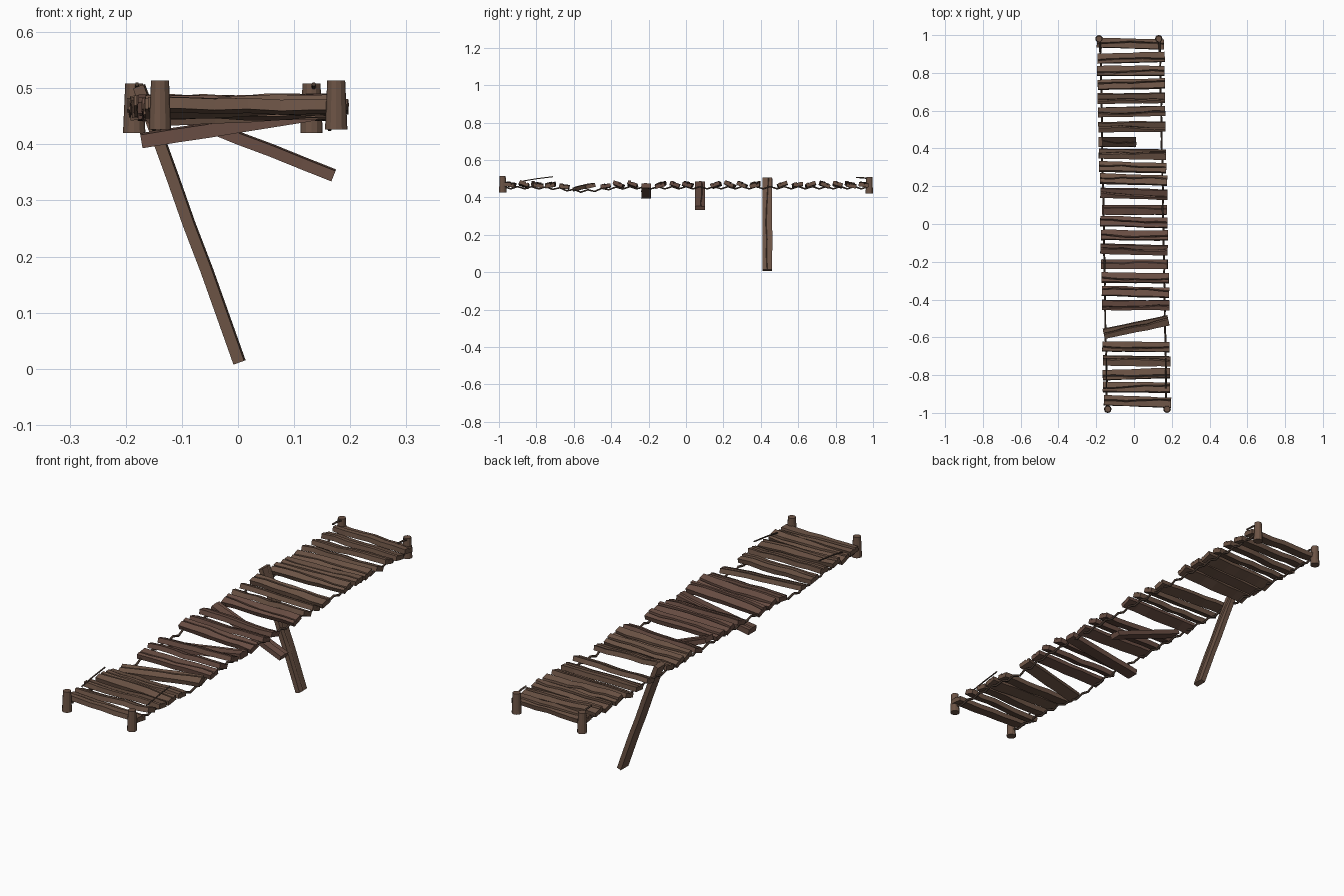
import bpy, bmesh, math, random
from mathutils import Vector, Matrix

cube = bpy.data.objects.get("Cube")
if cube:
    bpy.data.objects.remove(cube, do_unlink=True)
rng = random.Random(4)


def material(name, rgb):
    m = bpy.data.materials.new(name)
    m.use_nodes = True
    m.diffuse_color = (*rgb, 1)
    m.node_tree.nodes["Principled BSDF"].inputs["Base Color"].default_value = (*rgb, 1)
    return m


wood = material("weathered brown wood", (0.15, 0.088, 0.06))
red_wood = material("reddish brown wood", (0.14, 0.075, 0.056))
rope_brown = material("dark rope", (0.075, 0.048, 0.035))


def finish(name, bm, mat):
    bmesh.ops.recalc_face_normals(bm, faces=bm.faces)
    mesh = bpy.data.meshes.new(name)
    bm.to_mesh(mesh)
    bm.free()
    mesh.materials.append(mat)
    obj = bpy.data.objects.new(name, mesh)
    bpy.context.collection.objects.link(obj)
    return obj


def plank(name, a, b, mat, tilt=0.0, width=0.052, thick=0.02, rough=0.003, notch=0.007):
    """Board between two end centres, with a wandering crack along its top."""
    a, b = Vector(a), Vector(b)
    along = (b - a).normalized()
    side = Vector((0, 0, 1)).cross(along).normalized()
    frame = Matrix((along, side, along.cross(side))).transposed()
    frame = frame @ Matrix.Rotation(tilt, 3, "X")
    bm = bmesh.new()
    w, t = width / 2, thick / 2
    crack = rng.uniform(-0.3, 0.3) * w
    rings, steps = [], 6
    for i in range(steps + 1):
        f = i / steps
        crack = max(-w / 2, min(w / 2, crack + rng.uniform(-0.25, 0.25) * w))
        section = [(-w, -t), (w, -t), (w, t), (crack + 0.004, t),
                   (crack, t - notch), (crack - 0.004, t + 0.003), (-w, t)]
        lift = rng.uniform(-rough, rough)
        ring = []
        for y, z in section:
            p = Vector(((f - 0.5) * (b - a).length, y + rng.uniform(-rough, rough) / 2, z + lift))
            ring.append(bm.verts.new((a + b) / 2 + frame @ p))
        rings.append(ring)
    for r, s in zip(rings, rings[1:]):
        for k in range(len(r)):
            n = (k + 1) % len(r)
            bm.faces.new((r[k], r[n], s[n], s[k]))
    bm.faces.new(rings[0])
    bm.faces.new(rings[-1])
    return finish(name, bm, mat)


def rope(name, points, radius=0.005):
    """Thin six sided rope through the points."""
    curve = bpy.data.curves.new(name, "CURVE")
    curve.dimensions = "3D"
    curve.bevel_depth = radius
    curve.bevel_resolution = 1
    curve.use_fill_caps = True
    spline = curve.splines.new("POLY")
    spline.points.add(len(points) - 1)
    for p, co in zip(spline.points, points):
        p.co = (*co, 1)
    curve.materials.append(rope_brown)
    obj = bpy.data.objects.new(name, curve)
    bpy.context.collection.objects.link(obj)
    return obj


def middle(y):
    """The walkway drifts sideways along its length."""
    return -0.018 * y


def height(y):
    """The walkway sags a little around the broken stretch."""
    return 0.468 - 0.018 * math.exp(-((y + 0.55) / 0.12) ** 2)


# Walkway planks, leaving gaps where boards have fallen
rows = [0.955, 0.88, 0.81, 0.74, 0.665, 0.595, 0.515, 0.37, 0.30, 0.235, 0.16,
        0.01, -0.06, -0.135, -0.285, -0.36, -0.43, -0.65, -0.725, -0.795, -0.865, -0.94]
for i, y in enumerate(rows):
    x = middle(y) + rng.uniform(-0.003, 0.003)
    skew, roll = rng.uniform(-0.007, 0.007), rng.uniform(-0.006, 0.006)
    z = height(y)
    plank(f"walkway_plank_{i + 1}", (x - 0.178, y - skew, z - roll), (x + 0.178, y + skew, z + roll),
          red_wood if -0.5 < y < 0.2 else wood, tilt=rng.choice((-1, 1)) * rng.uniform(0.12, 0.42))

# Loose and hanging planks
plank("skewed_plank", (-0.16, -0.582, 0.45), (0.182, -0.51, 0.462), wood, tilt=0.25)
plank("long_fallen_plank", (-0.178, 0.435, 0.503), (0.002, 0.435, 0.011), wood, rough=0.001, notch=0.001)
plank("slipped_plank_middle", (-0.165, 0.075, 0.475), (0.17, 0.075, 0.343), red_wood, rough=0.001, notch=0.001)
plank("slipped_plank_front", (-0.172, -0.213, 0.404), (0.178, -0.213, 0.462), red_wood, rough=0.001,
      notch=0.001, thick=0.024)

# Flared end posts
for name, x, y, z in (("front_right_post", -0.139, -0.98, 0.47), ("front_left_post", 0.175, -0.98, 0.47),
                      ("back_right_post", -0.185, 0.98, 0.464), ("back_left_post", 0.131, 0.98, 0.464)):
    bm = bmesh.new()
    bmesh.ops.create_cone(bm, cap_ends=True, segments=12, radius1=0.02, radius2=0.016, depth=0.088,
                          matrix=Matrix.Translation((x, y, z)))
    finish(name, bm, wood)

# Side ropes weaving under the boards
for name, offset in (("right_rope", -0.16), ("left_rope", 0.155)):
    path = []
    for i in range(53):
        y = -0.975 + 1.95 * i / 52
        path.append((offset + middle(y) + rng.uniform(-0.003, 0.003), y,
                     height(y) - 0.016 + 0.006 * (-1) ** i))
    rope(name, path)

# Frayed rope ends at the posts
for name, x in (("right", -0.145), ("left", 0.168)):
    rope(f"front_{name}_frayed_rope", [(x, -0.87, 0.488), (x, -0.8, 0.5), (x, -0.71, 0.511)], 0.003)
for name, x in (("right", -0.18), ("left", 0.135)):
    rope(f"back_{name}_frayed_rope", [(x, 0.91, 0.507), (x, 0.95, 0.505), (x, 0.985, 0.498)], 0.004)
